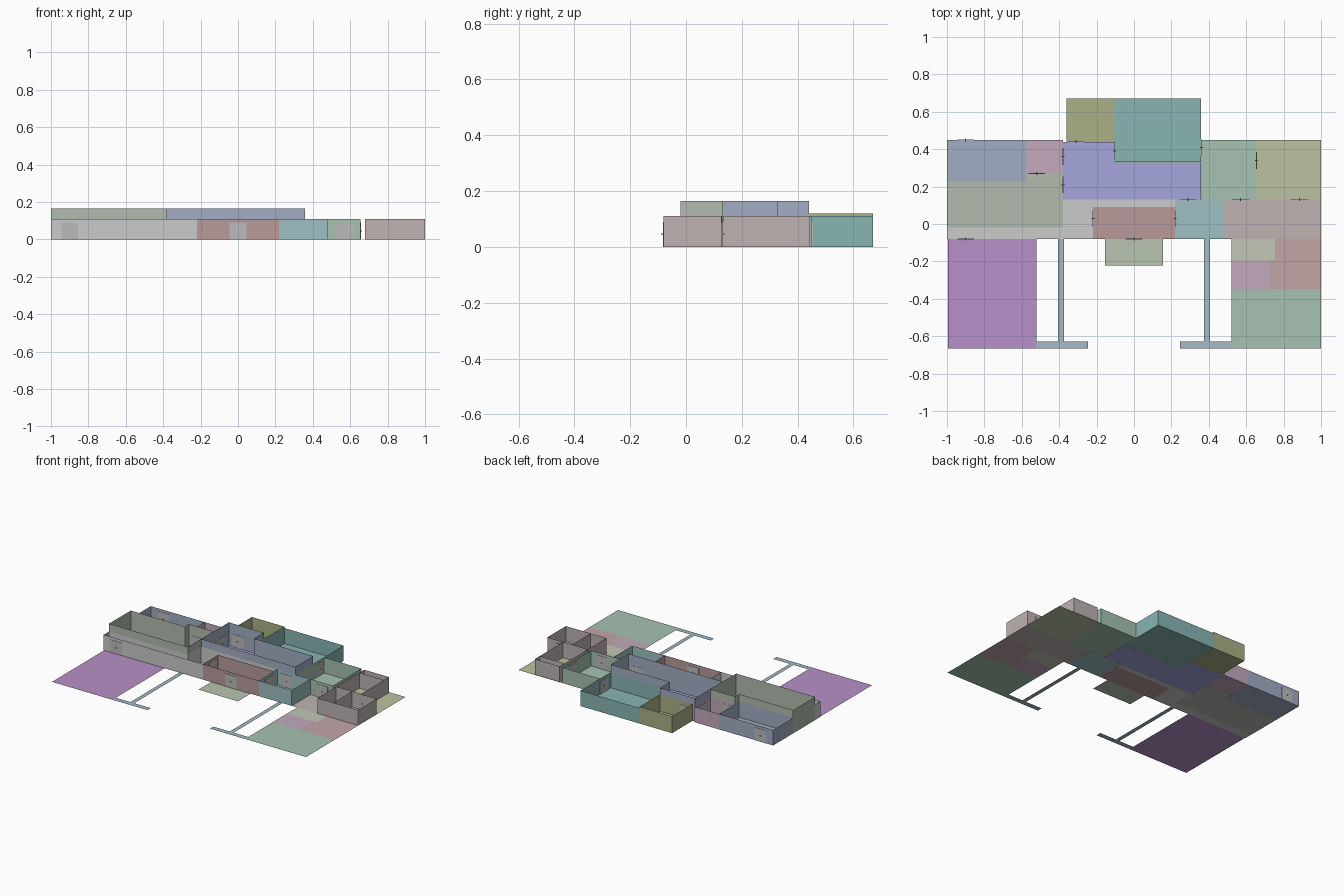
import bpy, bmesh, math
from mathutils import Matrix

if "Cube" in bpy.data.objects:
    bpy.data.objects.remove(bpy.data.objects["Cube"])

mats = {}

def paint(ob, color):
    if color not in mats:
        m = bpy.data.materials.new("paint")
        m.diffuse_color = (*color, 1)
        m.use_nodes = True
        m.node_tree.nodes["Principled BSDF"].inputs["Base Color"].default_value = m.diffuse_color
        mats[color] = m
    ob.data.materials.append(mats[color])

def make(name, bm, color):
    me = bpy.data.meshes.new(name)
    bm.to_mesh(me)
    bm.free()
    ob = bpy.data.objects.new(name, me)
    bpy.context.collection.objects.link(ob)
    paint(ob, color)
    return ob

def rect(x0, y0, x1, y1):
    return [(x0, y0), (x1, y0), (x1, y1), (x0, y1)]

def shrink(pts, k=0.998):
    # tiny inset keeps neighbouring walls from coinciding
    cx = sum(p[0] for p in pts) / len(pts)
    cy = sum(p[1] for p in pts) / len(pts)
    return [(cx + (x - cx) * k, cy + (y - cy) * k) for x, y in pts]

def floor(name, pts, color):
    bm = bmesh.new()
    bm.faces.new([bm.verts.new((x, y, 0)) for x, y in pts])
    return make(name + "_floor", bm, color)

def walls(name, pts, h, color, closed=True):
    # sheet walls along a path
    bm = bmesh.new()
    low = [bm.verts.new((x, y, 0)) for x, y in pts]
    top = [bm.verts.new((x, y, h)) for x, y in pts]
    n = len(pts)
    for i in range(n if closed else n - 1):
        j = (i + 1) % n
        bm.faces.new((low[i], low[j], top[j], top[i]))
    return make(name + "_walls", bm, color)

def room(name, pts, h, color):
    pts = shrink(pts)
    floor(name, pts, color)
    walls(name, pts, h, color)

def door(i, x, y, turned):
    # panel with a knob on each side
    bm = bmesh.new()
    bmesh.ops.create_cube(bm, size=1, matrix=Matrix.Translation((0, 0, 0.045)) @ Matrix.Diagonal((0.09, 0.004, 0.09, 1)))
    for s in (-1, 1):
        bmesh.ops.create_cube(bm, size=0.006, matrix=Matrix.Translation((0, s * 0.005, 0.045)))
    if turned:
        bm.transform(Matrix.Rotation(math.pi / 2, 4, 'Z'))
    bm.transform(Matrix.Translation((x, y, 0)))
    make(f"door_{i}", bm, (0.5, 0.5, 0.5))

H, TALL = 0.11, 0.165
GREY, SAGE = (0.52, 0.52, 0.52), (0.45, 0.5, 0.43)
BLUE, STEEL = (0.38, 0.38, 0.72), (0.36, 0.42, 0.55)
MAUVE, TEAL = (0.54, 0.40, 0.50), (0.25, 0.46, 0.45)
OLIVE, BROWN = (0.40, 0.44, 0.24), (0.48, 0.33, 0.33)
GREEN, ROSE = (0.38, 0.54, 0.44), (0.52, 0.45, 0.45)

# Left wing
room("hall", [(-1, -.08), (-.22, -.08), (-.22, .09), (.22, .09), (.22, .13),
              (-.38, .13), (-.38, -.02), (-1, -.02)], H, GREY)
room("great_room", [(-1, -.02), (-.38, -.02), (-.38, .27), (-.575, .27),
                    (-.575, .225), (-1, .225)], TALL, SAGE)
room("back_left_room", rect(-1, .225, -.575, .45), H, STEEL)
room("small_room", rect(-.575, .27, -.38, .45), H, MAUVE)

# Centre
room("entry", rect(-.22, -.08, .22, .09), H, BROWN)
living = shrink([(-.38, .13), (.36, .13), (.36, .33), (-.105, .33), (-.105, .44), (-.38, .44)])
floor("living_room", living, BLUE)
walls("living_room", living, TALL, STEEL)
room("back_bath", rect(-.36, .44, -.105, .67), 0.12, OLIVE)
room("back_bedroom", rect(-.105, .33, .36, .67), H, TEAL)

# Right wing
room("study", rect(.22, -.08, .478, .13), H, (0.34, 0.53, 0.55))
room("right_room", rect(.36, .13, .655, .45), H, GREEN)
floor("right_hall", rect(.478, -.08, 1, .13), ROSE)
floor("right_back", rect(.655, .13, 1, .45), (0.50, 0.54, 0.36))
walls("front_closet", rect(.68, -.08, .999, .128), H, ROSE)
walls("closet_divider", [(.805, -.08), (.805, .128)], H, ROSE, False)
walls("back_closet", rect(.68, .132, .875, .445), H, ROSE)
walls("back_divider", [(.68, .39), (.875, .39)], H, ROSE, False)

# Outdoor slabs
floor("left_yard", rect(-.995, -.665, -.52, -.08), (0.47, 0.28, 0.58))
floor("porch", rect(-.155, -.222, .155, -.08), (0.48, 0.56, 0.44))
floor("patio_corner", rect(.52, -.195, .755, -.08), (0.54, 0.57, 0.47))
floor("patio_side", [(.73, -.35), (1, -.35), (1, -.08), (.755, -.08), (.755, -.195), (.73, -.195)],
      (0.55, 0.38, 0.39))
floor("patio_middle", rect(.52, -.35, .73, -.195), MAUVE)
floor("right_yard", rect(.52, -.665, 1, -.35), GREEN)

# Mirrored T-shaped paths
for side, s in (("left", -1), ("right", 1)):
    tee = [(.245, -.665), (.52, -.665), (.52, -.628), (.405, -.628),
           (.405, -.08), (.375, -.08), (.375, -.628), (.245, -.628)]
    pts = [(s * x, y) for x, y in tee]
    floor(side + "_path", pts[::s], (0.36, 0.49, 0.57))

# Doors: x, y, turned along y
doors = [(-.9, .45, 0), (-.9, -.08, 0), (-.31, .44, 0), (-.52, .27, 0), (0, -.08, 0),
         (.29, .13, 0), (.57, .13, 0), (.885, .13, 0), (-.38, .36, 1), (-.38, .21, 1),
         (-.105, .39, 1), (-.22, .03, 1), (.22, .03, 1), (.36, .41, 1), (.655, .34, 1)]
for i, d in enumerate(doors):
    door(i, *d)
